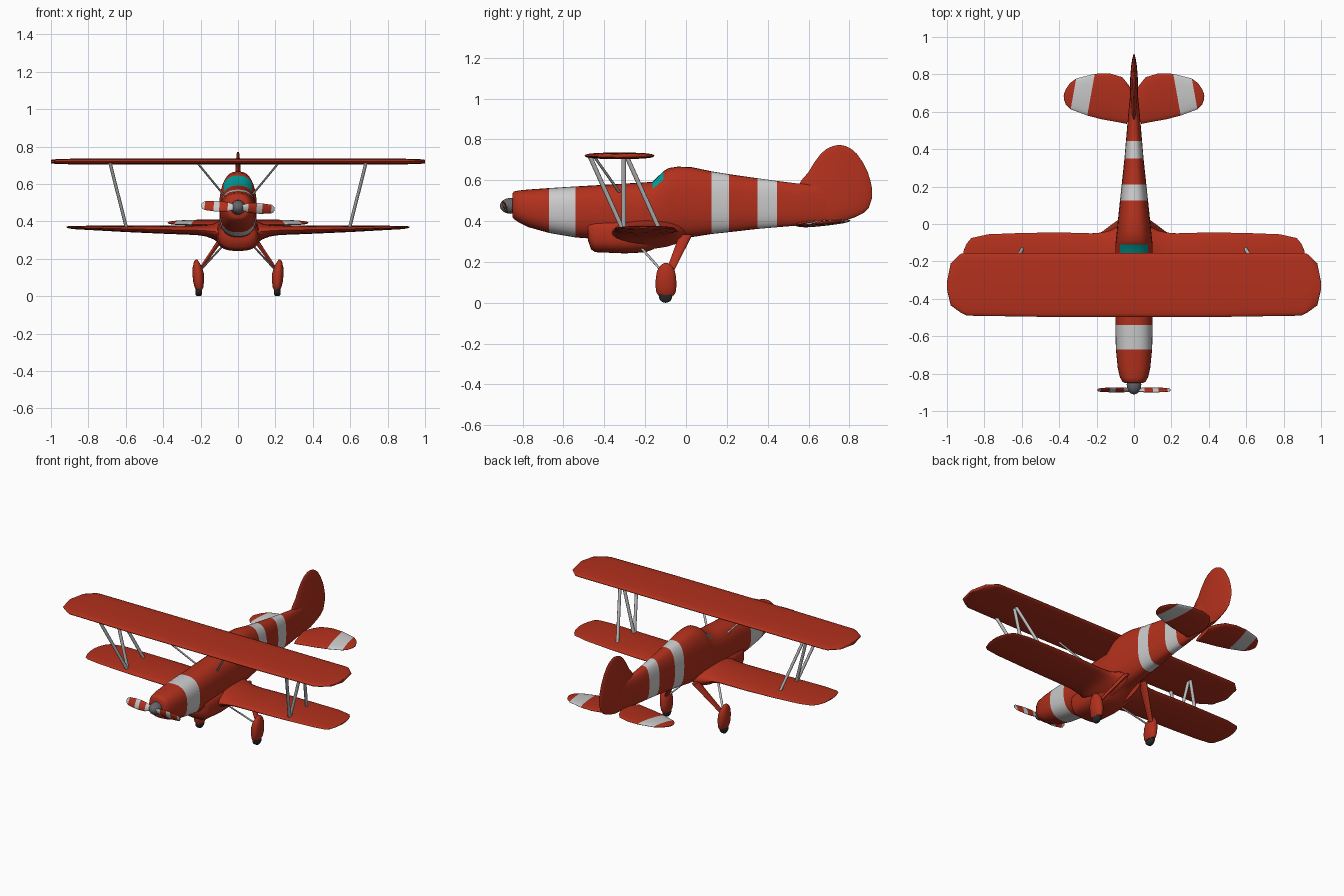
import bpy, bmesh, math
from mathutils import Vector, Matrix


def material(name, rgb):
    m = bpy.data.materials.new(name)
    m.diffuse_color = (*rgb, 1)
    return m


RED = material("red", (0.45, 0.03, 0.012))
WHITE = material("white", (0.8, 0.8, 0.8))
TEAL = material("teal", (0.0, 0.33, 0.31))
DARK = material("dark_grey", (0.13, 0.13, 0.14))
BLACK = material("black", (0.02, 0.02, 0.02))
SILVER = material("silver", (0.5, 0.5, 0.5))


def oval(a, b, n=2.0, count=24):
    """Superellipse outline with half sizes a, b."""
    pts = []
    for k in range(count):
        c, s = math.cos(math.tau * k / count), math.sin(math.tau * k / count)
        pts.append((math.copysign(abs(c) ** (2 / n), c) * a,
                    math.copysign(abs(s) ** (2 / n), s) * b))
    return pts


def loft(name, rings, mats, pick=None, mirror=False):
    """Skin a row of closed rings; pick(i, j) gives the material slot."""
    bm = bmesh.new()
    rows = [[bm.verts.new(p) for p in ring] for ring in rings]
    n = len(rows[0])
    for i in range(len(rows) - 1):
        for j in range(n):
            k = (j + 1) % n
            f = bm.faces.new((rows[i][j], rows[i][k], rows[i + 1][k], rows[i + 1][j]))
            f.material_index = pick(i, j) if pick else 0
    bm.faces.new(rows[0])
    bm.faces.new(rows[-1])
    bmesh.ops.recalc_face_normals(bm, faces=bm.faces)
    mesh = bpy.data.meshes.new(name)
    bm.to_mesh(mesh)
    bm.free()
    for m in mats:
        mesh.materials.append(m)
    ob = bpy.data.objects.new(name, mesh)
    bpy.context.collection.objects.link(ob)
    bpy.ops.object.select_all(action='DESELECT')
    ob.select_set(True)
    bpy.context.view_layer.objects.active = ob
    bpy.ops.object.shade_smooth_by_angle(angle=math.radians(45))
    if mirror:
        mod = ob.modifiers.new("mirror", 'MIRROR')
        mod.use_mirror_merge = False
    return ob


def body(sections, n, count=32):
    """Rings along y from (y, top, bottom, half width)."""
    return [[(u, y, (t + b) / 2 + v) for u, v in oval(w, (t - b) / 2, n, count)]
            for y, t, b, w in sections]


def wing(sections, n=2.0, shear=0.0, tilt=0.0, y0=0.0):
    """Rings along x from (x, leading y, trailing y, z, half thickness)."""
    rings = []
    for x, yl, yt, z, t in sections:
        ring = []
        for u, v in oval((yt - yl) / 2, t, n):
            y = (yl + yt) / 2 + u
            ring.append((x + shear * (y - y0), y, z + v + tilt * (y - y0)))
        rings.append(ring)
    return rings


def strut(name, p, q, mat, ra=(0.01, 0.01), rb=None):
    """Straight mirrored strut; radii are (across x, across y)."""
    return loft(name, [[(c[0] + u, c[1] + v, c[2]) for u, v in oval(*r, 2, 12)]
                       for c, r in ((p, ra), (q, rb or ra))], [mat], mirror=True)


# Fuselage with white bands and windshield
hull = [(-.85, .535, .42, .05), (-.843, .545, .41, .062), (-.82, .55, .395, .075),
        (-.77, .555, .37, .087), (-.67, .562, .342, .097), (-.54, .57, .32, .1),
        (-.4, .578, .31, .1), (-.25, .587, .3, .1), (-.165, .592, .3, .1),
        (-.11, .645, .305, .1), (-.085, .66, .31, .097), (-.04, .667, .315, .092),
        (.03, .664, .322, .085), (.125, .644, .337, .075), (.21, .63, .346, .066),
        (.35, .61, .362, .051), (.445, .597, .37, .043), (.54, .585, .378, .035),
        (.65, .58, .39, .025), (.8, .56, .41, .01), (.87, .53, .44, .004)]


def hull_paint(i, j):
    if i == 8 and 4 <= j < 12:
        return 2
    return 1 if i in (4, 13, 15) else 0


loft("fuselage", body(hull, 2.5), [RED, WHITE, TEAL], hull_paint)

# Belly fairing under the lower wing
loft("belly_fairing", body([
    (-.48, .42, .305, .09), (-.465, .42, .262, .1), (-.445, .42, .248, .106),
    (-.3, .42, .242, .115), (-.2, .42, .247, .115), (-.16, .42, .262, .11),
    (-.12, .42, .288, .1), (-.08, .42, .31, .09), (-.03, .42, .325, .07)], 2.8), [RED])

# Upper wing, one straight panel with clipped tips
tip = [(.45, -.497, -.155, .72, .016), (.895, -.49, -.155, .72, .015),
       (.925, -.475, -.158, .72, .014), (.98, -.435, -.21, .72, .012),
       (1.0, -.35, -.31, .72, .009)]
loft("upper_wing", wing([(-s[0], *s[1:]) for s in reversed(tip)] + tip, 2.6), [RED])

# Lower wing with flared root
loft("lower_wing", wing([
    (.05, -.37, 0, .34, .075), (.1, -.365, -.02, .342, .06),
    (.13, -.36, -.035, .346, .042), (.17, -.355, -.045, .35, .031),
    (.22, -.35, -.05, .353, .026), (.4, -.35, -.045, .356, .022),
    (.6, -.35, -.048, .36, .017), (.78, -.348, -.055, .365, .012),
    (.87, -.338, -.075, .367, .009), (.895, -.32, -.105, .368, .007),
    (.91, -.28, -.14, .369, .005), (.917, -.24, -.18, .37, .003)]), [RED], mirror=True)

# Tailplane with white bands
loft("tailplane", wing([
    (.01, .535, .70, .393, .016), (.035, .54, .74, .393, .016),
    (.08, .548, .785, .393, .015), (.15, .56, .805, .393, .014),
    (.23, .58, .803, .393, .013), (.325, .613, .778, .393, .01),
    (.355, .638, .752, .393, .007), (.37, .665, .72, .393, .005),
    (.375, .685, .7, .393, .003)], shear=-.18, tilt=.08, y0=.69),
    [RED, WHITE], lambda i, j: int(i == 4), mirror=True)

# Tail fin
fin = [(.40, .64, .77, .012), (.42, .6, .83, .016), (.44, .58, .87, .02),
       (.465, .56, .895, .022), (.51, .55, .91, .022), (.56, .545, .911, .021),
       (.6, .565, .903, .019), (.64, .6, .89, .016), (.69, .63, .865, .013),
       (.73, .66, .837, .01), (.755, .69, .808, .008), (.768, .72, .78, .006),
       (.772, .74, .76, .003)]
loft("tail_fin", [[(v, (a + b) / 2 + u, z) for u, v in oval((b - a) / 2, t, 1.7)]
                  for z, a, b, t in fin], [RED])

# Wing struts, N shaped on each side
for label, top_y, low_y in (("front", -.47, -.31), ("middle", -.305, -.305), ("rear", -.29, -.13)):
    strut(label + "_wing_strut", (.685, top_y, .715), (.595, low_y, .36), SILVER, (.009, .012))
strut("cabane_strut", (.215, -.445, .71), (.075, -.325, .54), SILVER, (.007, .008))

# Landing gear
strut("gear_leg", (.07, -.0, .335), (.205, -.085, .14), RED, (.016, .032), (.009, .018))
strut("gear_brace", (.08, -.22, .27), (.2, -.105, .14), SILVER, (.007, .008))
pants = [(.036, .038, .018, .208), (.05, .047, .024, .209), (.08, .051, .029, .211),
         (.12, .05, .031, .213), (.155, .044, .025, .217), (.178, .031, .016, .221),
         (.19, .018, .01, .223), (.195, .007, .005, .223)]
loft("wheel_fairing", [[(x + u, -.098 + v, z) for u, v in oval(hx, hy, 2.2)]
                       for z, hy, hx, x in pants], [RED], mirror=True)
loft("wheel", [[(x, -.1 + u, .033 + v) for u, v in oval(r, r)]
               for x, r in ((.193, .024), (.198, .031), (.204, .033),
                            (.216, .033), (.222, .031), (.227, .024))], [BLACK], mirror=True)

# Propeller with banded blades
blade = [(.02, .015, .008), (.055, .027, .009), (.1, .031, .008), (.13, .03, .007),
         (.178, .025, .005), (.19, .018, .004), (.196, .008, .003)]
rings = []
for r, chord, thick in [(-b[0], *b[1:]) for b in reversed(blade)] + blade:
    turn = Matrix.Rotation(math.radians(3), 3, 'Y') @ Matrix.Rotation(
        math.copysign(math.radians(22), r), 3, 'X')
    rings.append([turn @ Vector((r, v, u)) + Vector((0, -.887, .475))
                  for u, v in oval(chord, thick, 2, 16)])
loft("propeller", rings, [RED, WHITE], lambda i, j: int(i in (0, 1, 3, 5, 6, 7, 9, 11, 12)))

# Spinner
loft("spinner", [[(u, y, .475 + v) for u, v in oval(r, r)]
                 for y, r in ((-.84, .036), (-.858, .039), (-.88, .036),
                              (-.898, .026), (-.908, .014), (-.911, .004))], [DARK])
